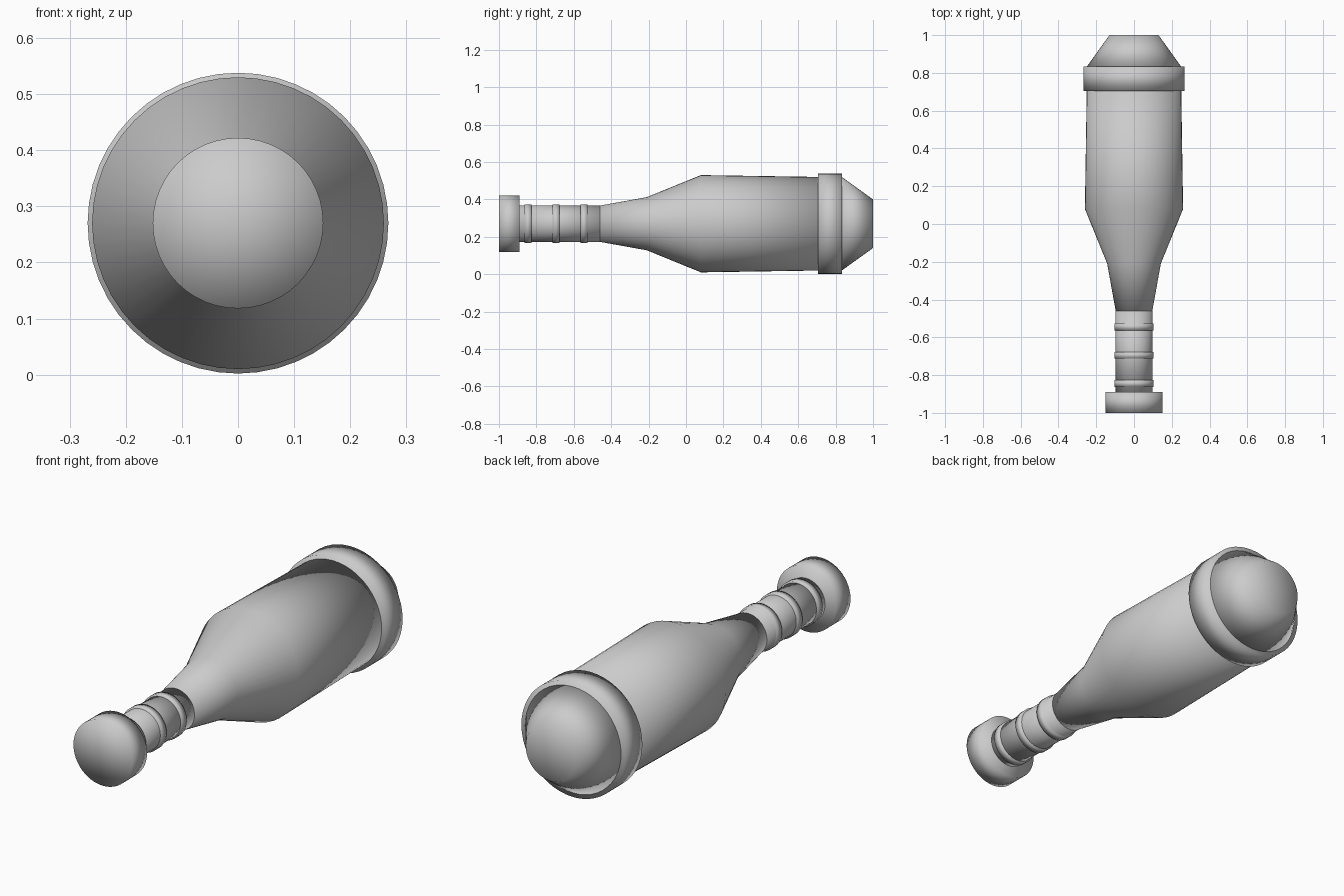
import bpy, bmesh, math

if "Cube" in bpy.data.objects:
    bpy.data.objects.remove(bpy.data.objects["Cube"])

SIDES = 48
AXIS_Z = 0.27


def lathe(name, profile):
    """Revolve (y, radius) points around the long axis, closed by fans at both ends."""
    bm = bmesh.new()
    rings = []
    for y, r in profile:
        rings.append([bm.verts.new((r * math.sin(2 * math.pi * i / SIDES), y,
                                    AXIS_Z + r * math.cos(2 * math.pi * i / SIDES)))
                      for i in range(SIDES)])
    for a, b in zip(rings, rings[1:]):
        for i in range(SIDES):
            j = (i + 1) % SIDES
            bm.faces.new((a[i], a[j], b[j], b[i]))
    for ring, (y, r) in ((rings[0], profile[0]), (rings[-1], profile[-1])):
        centre = bm.verts.new((0, y, AXIS_Z))
        for i in range(SIDES):
            bm.faces.new((ring[i], ring[(i + 1) % SIDES], centre))
    bmesh.ops.recalc_face_normals(bm, faces=bm.faces)
    mesh = bpy.data.meshes.new(name)
    bm.to_mesh(mesh)
    bm.free()
    mesh.shade_smooth()
    obj = bpy.data.objects.new(name, mesh)
    bpy.context.collection.objects.link(obj)
    return obj


# End knob and grip
lathe("knob", [(-1.0, 0.152), (-0.89, 0.152)])
lathe("grip", [(-0.90, 0.097), (-0.46, 0.097)])

# Raised grip rings
for n, y in enumerate((-0.845, -0.695, -0.545)):
    lathe(f"grip_ring_{n + 1}", [(y - 0.018, 0.104), (y + 0.018, 0.104)])

# Flared body
lathe("body", [(-0.46, 0.097), (-0.21, 0.142), (0.08, 0.26), (0.72, 0.25)])

# Band and tapered tip
lathe("band", [(0.705, 0.268), (0.835, 0.268)])
lathe("tip", [(0.83, 0.252), (1.0, 0.13)])
